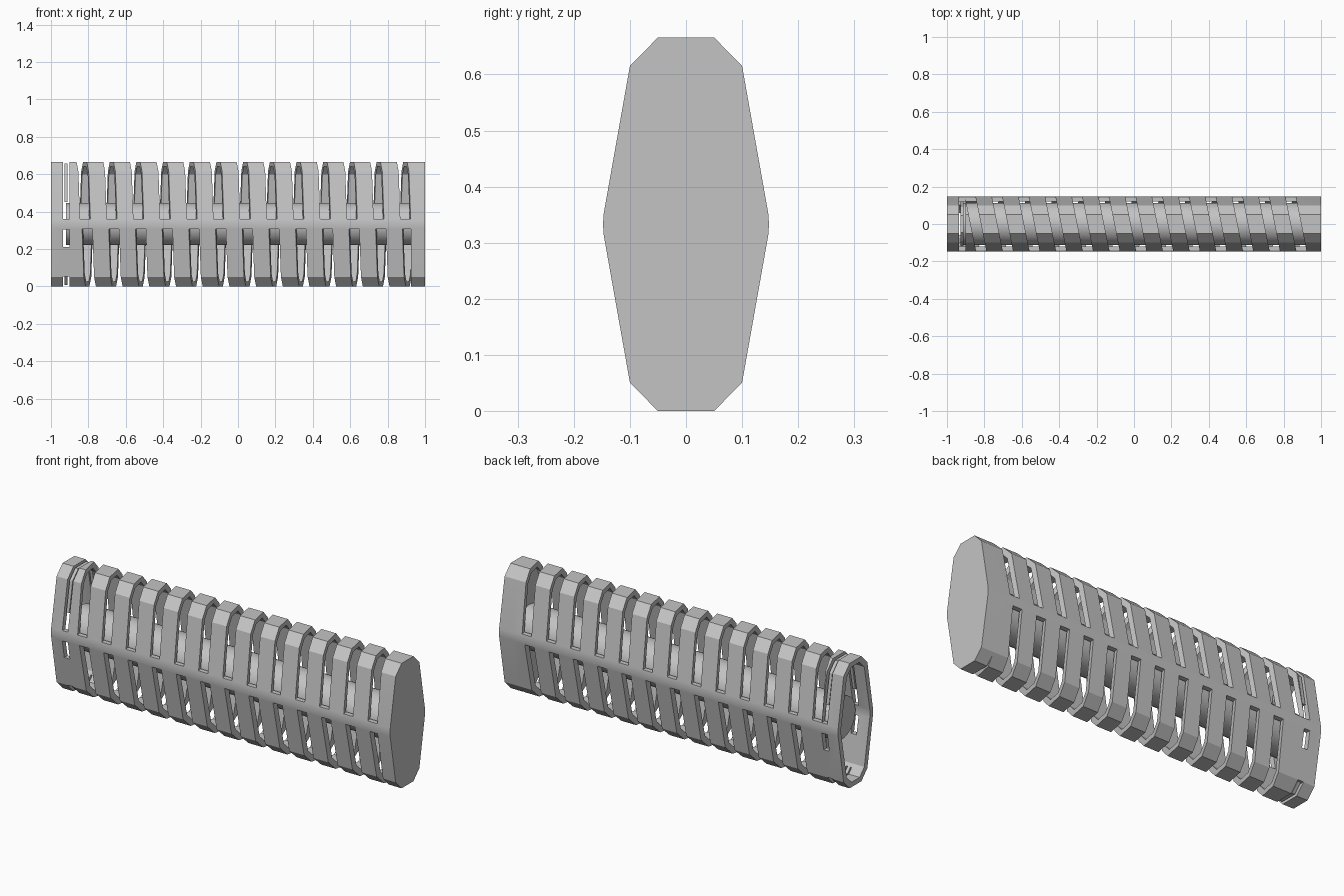
import bpy, bmesh, math
from mathutils import Matrix, Vector

cube = bpy.data.objects.get("Cube")
if cube:
    bpy.data.objects.remove(cube, do_unlink=True)

grey = bpy.data.materials.new("plain grey")
grey.use_nodes = True
colour = (0.55, 0.55, 0.55, 1)
grey.diffuse_color = colour
grey.node_tree.nodes["Principled BSDF"].inputs["Base Color"].default_value = colour

MID = 0.333
WALL = 0.026
SLOTS, PITCH, WIDTH = 13, 0.1427, 0.055


def make(name, bm, smooth=False):
    bmesh.ops.recalc_face_normals(bm, faces=bm.faces)
    mesh = bpy.data.meshes.new(name)
    bm.to_mesh(mesh)
    bm.free()
    obj = bpy.data.objects.new(name, mesh)
    bpy.context.collection.objects.link(obj)
    mesh.materials.append(grey)
    if smooth:
        shade(obj)
    return obj


def shade(obj):
    bpy.ops.object.select_all(action='DESELECT')
    obj.select_set(True)
    bpy.context.view_layer.objects.active = obj
    bpy.ops.object.shade_smooth_by_angle(angle=math.radians(25))


def outline(inset=0.0):
    """Tall faceted cross-section with a softened side ridge."""
    k = inset * 0.6
    quarter = [(0.148 - inset, MID), (0.1465 - inset, MID + 0.02),
               (0.1 - inset, 0.615 - k), (0.05 - k, 0.666 - inset)]
    half = quarter + [(-y, z) for y, z in reversed(quarter)]
    return half + [(-y, 2 * MID - z) for y, z in half[1:-1]]


def add_tube(bm, x0, x1, outer, inner):
    loops = [[bm.verts.new((x, y, z)) for y, z in pts]
             for x, pts in ((x0, outer), (x1, outer), (x1, inner), (x0, inner))]
    n = len(outer)
    for a, b in zip(loops, loops[1:] + loops[:1]):
        for i in range(n):
            j = (i + 1) % n
            bm.faces.new((a[i], a[j], b[j], b[i]))


def add_box(bm, x, y, z, shear=0.0):
    """Box from three ranges, optionally sheared along x with y."""
    centre = Vector([(r[0] + r[1]) / 2 for r in (x, y, z)])
    size = [r[1] - r[0] for r in (x, y, z)]
    verts = bmesh.ops.create_cube(bm, size=1)["verts"]
    for v in verts:
        v.co = Vector([c * s for c, s in zip(v.co, size)]) + centre
        v.co.x += shear * v.co.y


def cut(obj, cutter):
    """Subtract a cutter, bake the result and drop the cutter."""
    cutter.hide_render = True
    mod = obj.modifiers.new("cut", 'BOOLEAN')
    mod.operation, mod.solver, mod.object = 'DIFFERENCE', 'EXACT', cutter
    graph = bpy.context.evaluated_depsgraph_get()
    baked = bpy.data.meshes.new_from_object(obj.evaluated_get(graph))
    obj.modifiers.clear()
    obj.data = baked
    bpy.data.objects.remove(cutter, do_unlink=True)


# Hollow outer shell
bm = bmesh.new()
add_tube(bm, -1, 0.925, outline(), outline(WALL))
shell = make("shell", bm)

# Slanted slots, upper and lower rows lean opposite ways
for start, lean, span in ((-0.846, -0.2, (0.36, 0.8)), (-0.777, 0.2, (-0.2, 0.307))):
    bm = bmesh.new()
    for i in range(SLOTS):
        x = start + i * PITCH
        add_box(bm, (x - WIDTH / 2, x + WIDTH / 2), (-0.3, 0.3), span, lean)
    cut(shell, make("slot_cutter", bm))

# Narrow retaining groove near the open end
groove = (-0.935, -0.902)
bm = bmesh.new()
add_box(bm, groove, (-0.3, 0.3), (0.36, 0.8))
add_box(bm, groove, (-0.3, 0.3), (0.21, 0.305))
add_box(bm, groove, (-0.3, 0.3), (-0.1, 0.052))
cut(shell, make("groove_cutter", bm))
shade(shell)

# Thin ring seated in the groove, open at the sides
bm = bmesh.new()
add_tube(bm, -0.928, -0.911, outline(0.008), outline(WALL))
ring = make("retaining_ring", bm)
bm = bmesh.new()
add_box(bm, (-0.96, -0.88), (-0.3, 0.3), (0.21, 0.45))
cut(ring, make("ring_cutter", bm))

# Solid end plug
bm = bmesh.new()
for x in (0.925, 1):
    bm.faces.new([bm.verts.new((x, y, z)) for y, z in outline()])
bmesh.ops.bridge_loops(bm, edges=bm.edges[:])
make("end_plug", bm, True)

# Round core running through the shell
bm = bmesh.new()
length = 0.93 + 0.92
bmesh.ops.create_cone(bm, cap_ends=True, segments=32, radius1=0.113, radius2=0.113, depth=length,
                      matrix=Matrix.Translation((0.005, 0, MID)) @ Matrix.Rotation(math.pi / 2, 4, 'Y'))
make("core_tube", bm, True)
